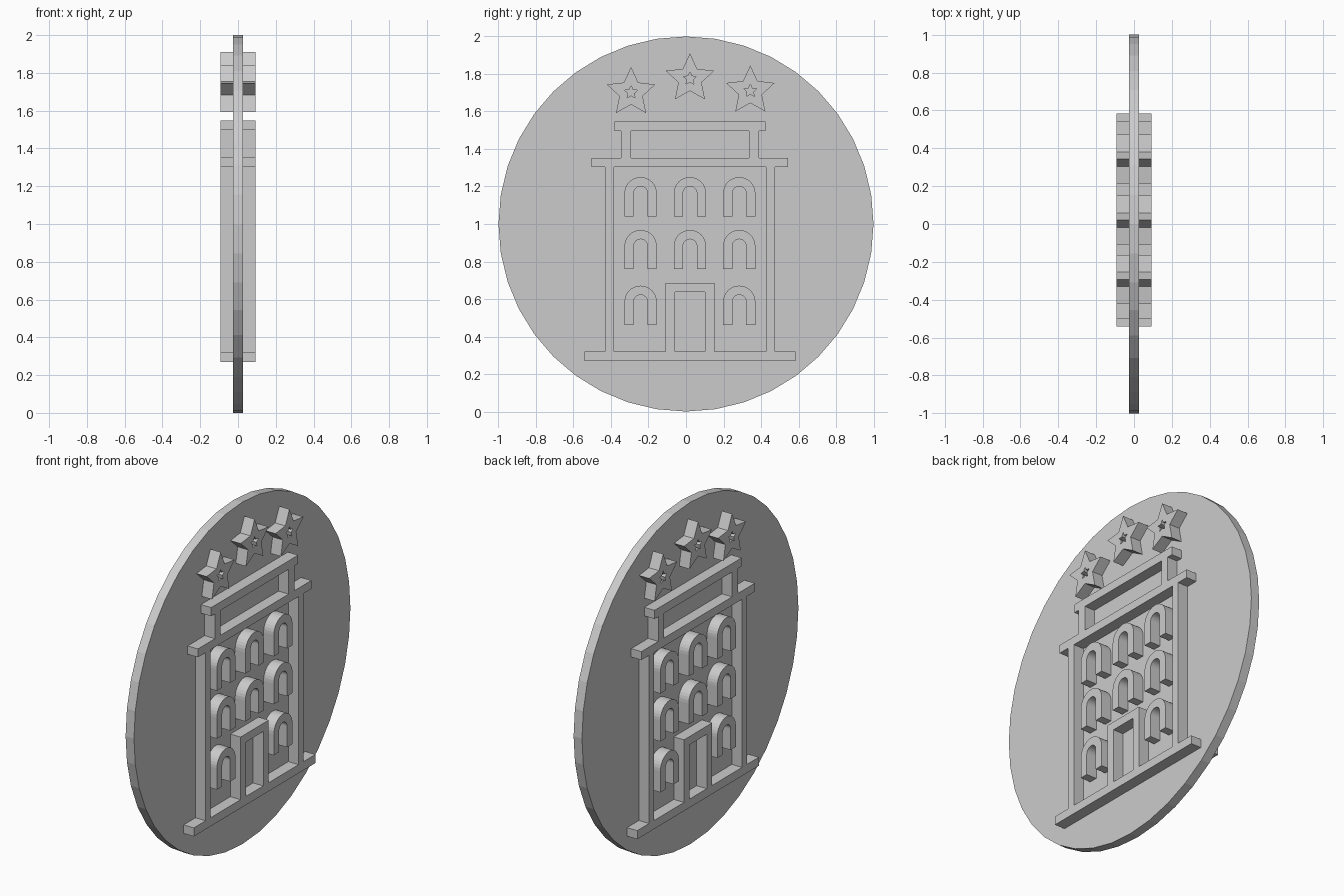
import bpy
from math import sin, cos, pi
from mathutils import Matrix

cube = bpy.data.objects.get("Cube")
if cube:
    bpy.data.objects.remove(cube, do_unlink=True)

MID = 0.021            # y of the facade's axis of symmetry
RELIEF = 0.093         # half depth of the raised parts
DISC = 0.027           # half depth of the disc

grey = bpy.data.materials.new("plain grey")
grey.use_nodes = True
grey.diffuse_color = (0.6, 0.6, 0.6, 1)
grey.node_tree.nodes["Principled BSDF"].inputs["Base Color"].default_value = (0.6, 0.6, 0.6, 1)

# Local profile plane (x, y) becomes world (y, z); depth runs along world x
TURN = Matrix(((0, 0, 1, 0), (1, 0, 0, 0), (0, 1, 0, 0), (0, 0, 0, 1)))


def plate(name, loops, half_depth):
    """Extrude closed outlines, later loops inside the first being holes."""
    curve = bpy.data.curves.new(name + "_profile", "CURVE")
    curve.dimensions = "2D"
    curve.fill_mode = "BOTH"
    curve.extrude = half_depth
    for loop in loops:
        spline = curve.splines.new("POLY")
        spline.points.add(len(loop) - 1)
        for point, (y, z) in zip(spline.points, loop):
            point.co = (y, z, 0, 1)
        spline.use_cyclic_u = True
    helper = bpy.data.objects.new(name + "_helper", curve)
    bpy.context.collection.objects.link(helper)
    bpy.context.view_layer.update()
    graph = bpy.context.evaluated_depsgraph_get()
    mesh = bpy.data.meshes.new_from_object(helper.evaluated_get(graph))
    bpy.data.objects.remove(helper, do_unlink=True)
    bpy.data.curves.remove(curve)
    mesh.transform(TURN)
    mesh.shade_flat()
    mesh.materials.clear()
    mesh.materials.append(grey)
    obj = bpy.data.objects.new(name, mesh)
    bpy.context.collection.objects.link(obj)
    return obj


def mirrored(half):
    """Close a left-hand outline by mirroring it about the facade axis."""
    return [(MID - w, z) for w, z in half] + [(MID + w, z) for w, z in reversed(half)]


def ring(y, z, radii, count):
    """Points round a centre, alternating through the given radii."""
    return [(y + radii[i % len(radii)] * sin(2 * pi * i / count),
             z + radii[i % len(radii)] * cos(2 * pi * i / count)) for i in range(count)]


def arch(y, bottom, spring, radius, steps=16):
    """Round-topped outline."""
    top = [(y + radius * cos(pi * i / steps), spring + radius * sin(pi * i / steps))
           for i in range(steps + 1)]
    return [(y + radius, bottom)] + top + [(y - radius, bottom)]


def window(name, y, bottom, top):
    """Arched surround, open at the foot."""
    outer, inner = 0.086, 0.037
    spring = top - outer
    outside = arch(y, bottom, spring, outer)
    inside = arch(y, bottom, spring, inner)
    plate(name, [outside + inside[::-1]], RELIEF)


# Round backing disc
plate("disc", [ring(0, 1, [1.0], 40)], DISC)

# Building frame: base, columns, cornice and attic, with openings
BASE, FLOOR, CORNICE, ATTIC, PARAPET, ROOF = 0.27, 0.32, 1.303, 1.352, 1.497, 1.547
silhouette = mirrored([
    (0.562, BASE), (0.562, FLOOR), (0.453, FLOOR), (0.453, CORNICE),
    (0.524, CORNICE), (0.524, ATTIC), (0.367, ATTIC), (0.367, PARAPET),
    (0.402, PARAPET), (0.402, ROOF)])
wall_opening = mirrored([(0.406, CORNICE), (0.406, FLOOR), (0.13, FLOOR), (0.13, 0.686)])
door_opening = mirrored([(0.08, FLOOR), (0.08, 0.638)])
attic_opening = mirrored([(0.315, ATTIC), (0.315, PARAPET)])
plate("building_frame", [silhouette, wall_opening, door_opening, attic_opening], RELIEF)

# Three storeys of windows; the door takes the middle of the lowest
for storey, bottom, top in (("lower", 0.462, 0.671), ("middle", 0.76, 0.968), ("upper", 1.04, 1.25)):
    for side, offset in (("right", -0.263), ("centre", 0), ("left", 0.263)):
        if storey == "lower" and side == "centre":
            continue
        window(f"{storey}_{side}_window", MID + offset, bottom, top)

# Three stars, each with a small star-shaped hole
for side, y, z in (("right", -0.293, 1.702), ("centre", MID, 1.775), ("left", 0.343, 1.71)):
    plate(side + "_star", [ring(y, z, [0.136, 0.065], 10), ring(y, z, [0.036, 0.017], 10)], RELIEF)
